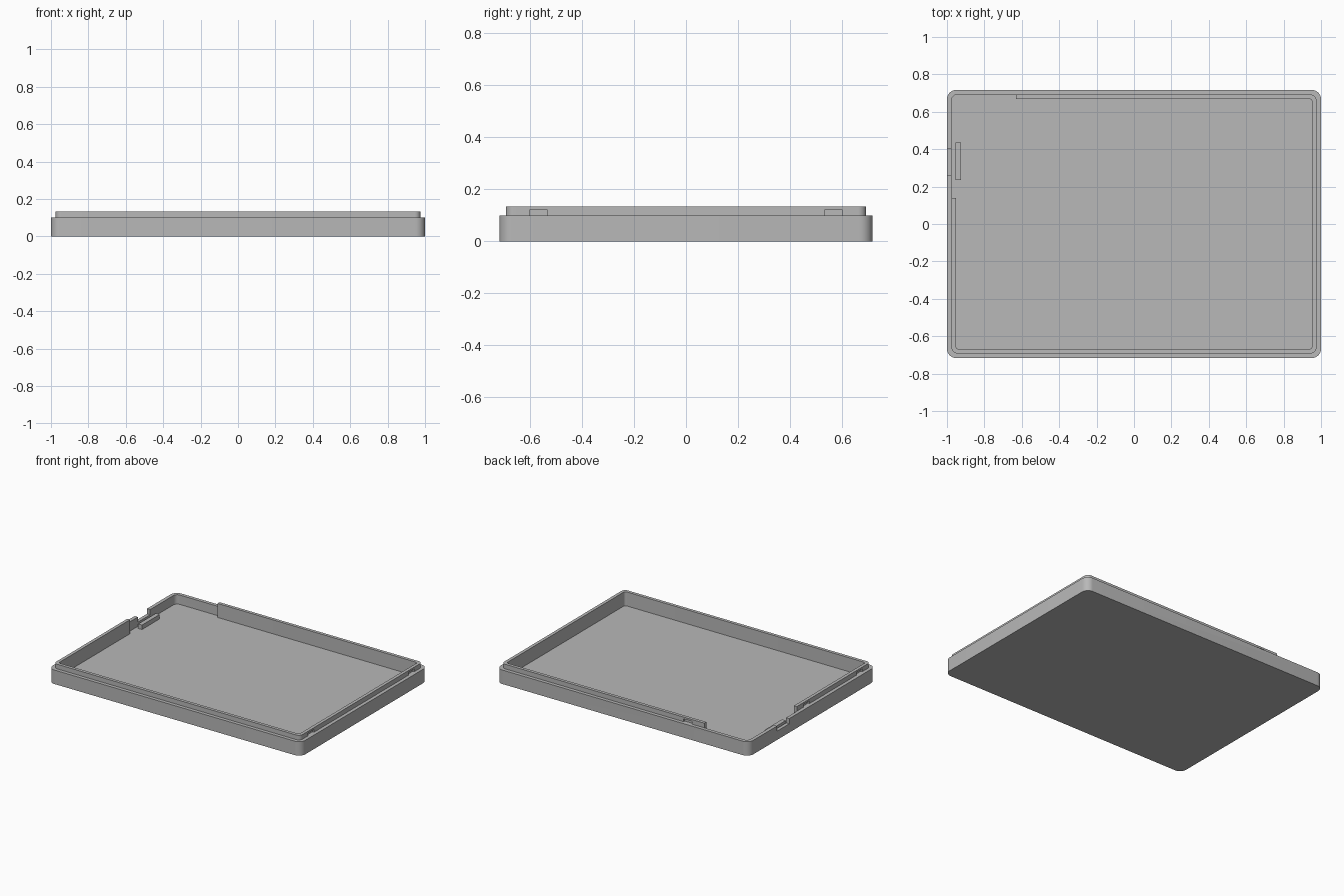
import bpy, bmesh, math

cube = bpy.data.objects.get("Cube")
if cube:
    bpy.data.objects.remove(cube, do_unlink=True)

HALF_X, HALF_Y = 1.0, 0.717
STEP = 0.025            # thickness of the outer wall and of the inner lip
FLOOR, RIM, TOP = 0.033, 0.1, 0.133

grey = bpy.data.materials.new("plain grey")
grey.use_nodes = True
colour = (0.48, 0.48, 0.48, 1)
grey.diffuse_color = colour
grey.node_tree.nodes["Principled BSDF"].inputs["Base Color"].default_value = colour


def prism(name, x, y, z, radii=(0, 0, 0, 0)):
    """Upright block; radii run from the back +x corner anticlockwise."""
    corners = [(x[1], y[1]), (x[0], y[1]), (x[0], y[0]), (x[1], y[0])]
    inward = [(-1, -1), (1, -1), (1, 1), (-1, 1)]
    bm = bmesh.new()
    ring = []
    for i, ((cx, cy), (sx, sy), r) in enumerate(zip(corners, inward, radii)):
        steps = 8 if r else 0
        for k in range(steps + 1):
            a = math.pi / 2 * (i + k / max(steps, 1))
            ring.append(bm.verts.new((cx + r * (sx + math.cos(a)) if r else cx,
                                      cy + r * (sy + math.sin(a)) if r else cy, z[0])))
    face = bm.faces.new(ring)
    up = bmesh.ops.extrude_face_region(bm, geom=[face])
    verts = [v for v in up["geom"] if isinstance(v, bmesh.types.BMVert)]
    bmesh.ops.translate(bm, verts=verts, vec=(0, 0, z[1] - z[0]))
    bmesh.ops.recalc_face_normals(bm, faces=bm.faces)
    mesh = bpy.data.meshes.new(name)
    bm.to_mesh(mesh)
    bm.free()
    mesh.materials.append(grey)
    obj = bpy.data.objects.new(name, mesh)
    bpy.context.collection.objects.link(obj)
    return obj


def rounded(name, inset, z, r):
    hx, hy = HALF_X - inset, HALF_Y - inset
    return prism(name, (-hx, hx), (-hy, hy), z, (r,) * 4)


def combine(target, tool, operation="DIFFERENCE"):
    mod = target.modifiers.new("combine", "BOOLEAN")
    mod.operation = operation
    mod.solver = "EXACT"
    mod.object = tool
    bpy.context.view_layer.objects.active = target
    bpy.ops.object.modifier_apply(modifier=mod.name)
    bpy.data.objects.remove(tool, do_unlink=True)


# Tray with a raised inner lip
tray = rounded("tray", 0, (0, RIM), 0.05)
lip_x, lip_y = HALF_X - STEP, HALF_Y - STEP
combine(tray, rounded("lip", STEP, (0.06, TOP), 0.03), "UNION")
combine(tray, rounded("cavity", 2 * STEP - 0.002, (FLOOR, 0.3), 0.015))

# The lip is left out around one back corner
lip_end_x, lip_end_y = -0.63, 0.14
combine(tray, prism("lip_gap", (-1.2, lip_end_x), (lip_end_y, 1), (RIM, 0.3)))
combine(tray, prism("corner_gap", (-lip_x, lip_end_x), (lip_end_y, lip_y),
                    (FLOOR, 0.3), (0, 0.03, 0, 0)))

# Port notch in the outer wall
combine(tray, prism("port_notch", (-1.2, -0.94), (0.26, 0.4), (0.063, 0.3)))

# Shallow catch slots in the outer face of the lip
slot_z, depth, half = (RIM, 0.12), 0.012, 0.034
for side, y in ((1, -0.567), (1, 0.567), (-1, -0.567), (-1, 0.03)):
    xs = sorted((side * (lip_x - depth), side * (lip_x + 0.015)))
    combine(tray, prism("slot", xs, (y - half, y + half), slot_z))
combine(tray, prism("slot", (-0.5 - half, -0.5 + half),
                    (lip_y - depth, lip_y + 0.015), slot_z))

# Small support rib on the floor beside the notch
rib = prism("support_rib", (-0.955, -0.925), (0.235, 0.435), (FLOOR - 0.005, 0.065))

bpy.ops.object.select_all(action="DESELECT")
tray.select_set(True)
bpy.context.view_layer.objects.active = tray
bpy.ops.object.shade_smooth_by_angle(angle=math.radians(30))
